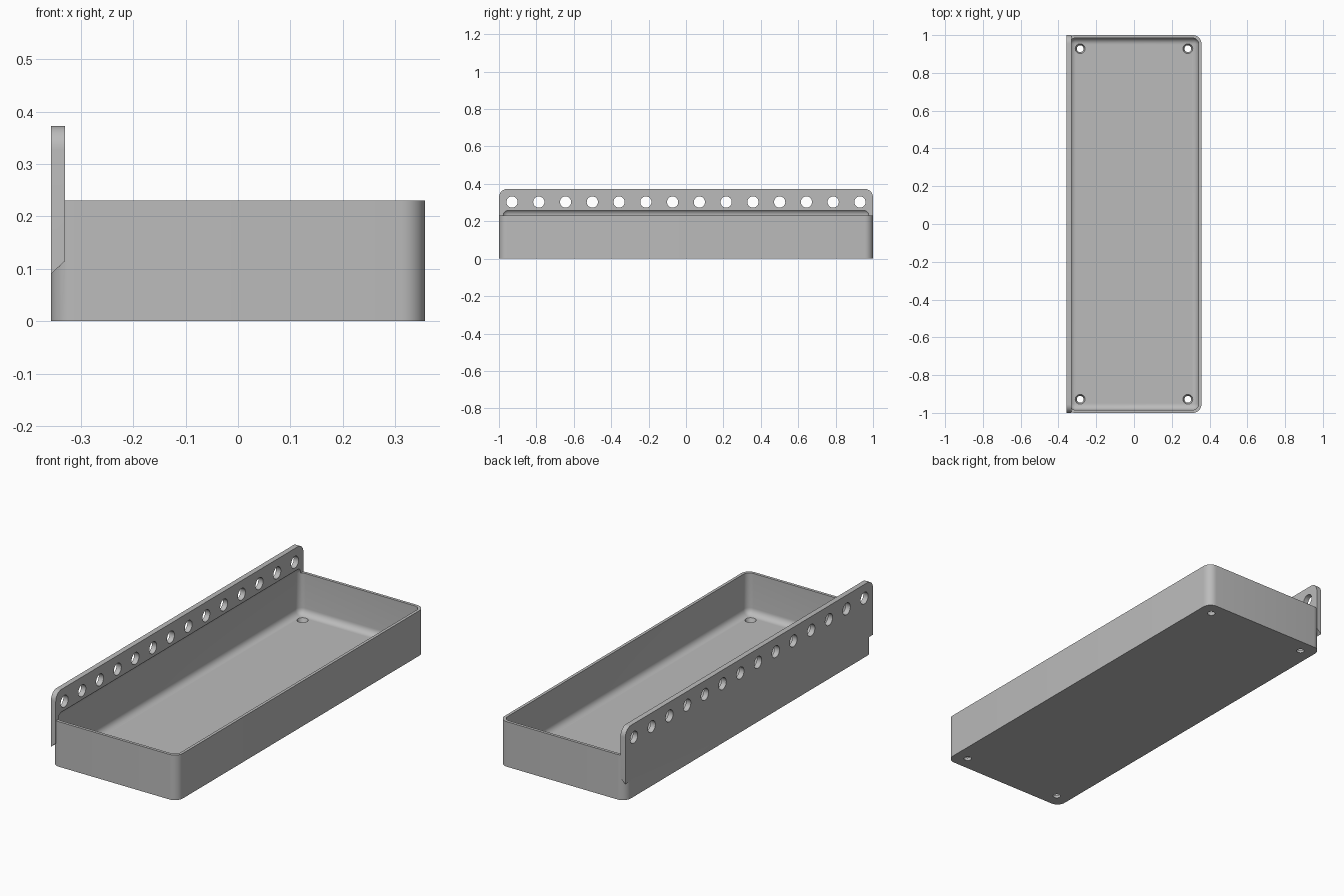
import bpy, bmesh, math
from mathutils import Matrix, Vector

if "Cube" in bpy.data.objects:
    bpy.data.objects.remove(bpy.data.objects["Cube"], do_unlink=True)

HALF_X, HALF_Y, RIM = 0.357, 1.0, 0.23
WALL, FLOOR = 0.015, 0.02
PANEL_IN, PANEL_TOP = -0.33, 0.373

grey = bpy.data.materials.new("grey plastic")
grey.use_nodes = True
colour = (0.5, 0.5, 0.5, 1)
grey.diffuse_color = colour
grey.node_tree.nodes["Principled BSDF"].inputs["Base Color"].default_value = colour


def finish(name, bm):
    bmesh.ops.recalc_face_normals(bm, faces=bm.faces)
    mesh = bpy.data.meshes.new(name)
    bm.to_mesh(mesh)
    bm.free()
    mesh.materials.append(grey)
    obj = bpy.data.objects.new(name, mesh)
    bpy.context.collection.objects.link(obj)
    return obj


def rounded_box(name, low, high, radius, pick, segments=8):
    """Box between two corners, with the picked edges rounded."""
    bm = bmesh.new()
    low, high = Vector(low), Vector(high)
    bmesh.ops.create_cube(bm, size=1, matrix=Matrix.Translation((low + high) / 2)
                          @ Matrix.Diagonal((*(high - low), 1)))
    edges = [e for e in bm.edges if pick(e)]
    bmesh.ops.bevel(bm, geom=edges, offset=radius, segments=segments,
                    profile=0.5, affect='EDGES')
    return finish(name, bm)


def is_upright(e):
    return abs(e.verts[0].co.z - e.verts[1].co.z) > 0.01


def combine(target, other, operation):
    """Boolean the other solid into the target, then remove it."""
    mod = target.modifiers.new(operation.lower(), 'BOOLEAN')
    mod.operation, mod.object, mod.solver = operation, other, 'EXACT'
    bpy.context.view_layer.objects.active = target
    bpy.ops.object.modifier_apply(modifier=mod.name)
    bpy.data.objects.remove(other, do_unlink=True)


# Tray body
tray = rounded_box("pegboard_tray", (-HALF_X, -HALF_Y, 0), (HALF_X, HALF_Y, RIM),
                   0.045, is_upright)

# Mounting panel with sloped underside and rounded top corners
bm = bmesh.new()
section = [(-HALF_X, 0.09), (PANEL_IN, 0.115), (PANEL_IN, PANEL_TOP), (-HALF_X, PANEL_TOP)]
face = bm.faces.new([bm.verts.new((x, -HALF_Y, z)) for x, z in section])
ext = bmesh.ops.extrude_face_region(bm, geom=[face])["geom"]
bmesh.ops.translate(bm, vec=(0, 2 * HALF_Y, 0),
                    verts=[v for v in ext if isinstance(v, bmesh.types.BMVert)])
corners = [e for e in bm.edges if all(v.co.z > RIM for v in e.verts)
           and abs(e.verts[0].co.y - e.verts[1].co.y) < 0.01]
bmesh.ops.bevel(bm, geom=corners, offset=0.045, segments=8, profile=0.5, affect='EDGES')
combine(tray, finish("panel", bm), 'UNION')

# Filleted hollow, which also undercuts the panel just above the rim
hollow = rounded_box("hollow", (-HALF_X + WALL, -HALF_Y + WALL, FLOOR),
                     (HALF_X - WALL, HALF_Y - WALL, 0.265), 0.033, lambda e: True)
combine(tray, hollow, 'DIFFERENCE')

# Row of mounting holes through the panel
bm = bmesh.new()
for i in range(14):
    y = -0.93 + i * 1.86 / 13
    place = Matrix.Translation((-0.34, y, 0.303)) @ Matrix.Rotation(math.pi / 2, 4, 'Y')
    bmesh.ops.create_cone(bm, cap_ends=True, segments=32, radius1=0.03, radius2=0.03,
                          depth=0.1, matrix=place)
combine(tray, finish("panel_holes", bm), 'DIFFERENCE')

# Tapered drain holes in the floor corners
bm = bmesh.new()
for x in (-0.285, 0.285):
    for y in (-0.928, 0.928):
        bmesh.ops.create_cone(bm, cap_ends=True, segments=32, radius1=0.014, radius2=0.03,
                              depth=0.04, matrix=Matrix.Translation((x, y, 0.01)))
combine(tray, finish("drain_holes", bm), 'DIFFERENCE')

# Smooth the fillets and holes, keep the hard edges
bpy.ops.object.select_all(action='DESELECT')
tray.select_set(True)
bpy.context.view_layer.objects.active = tray
bpy.ops.object.shade_smooth_by_angle(angle=math.radians(30))
